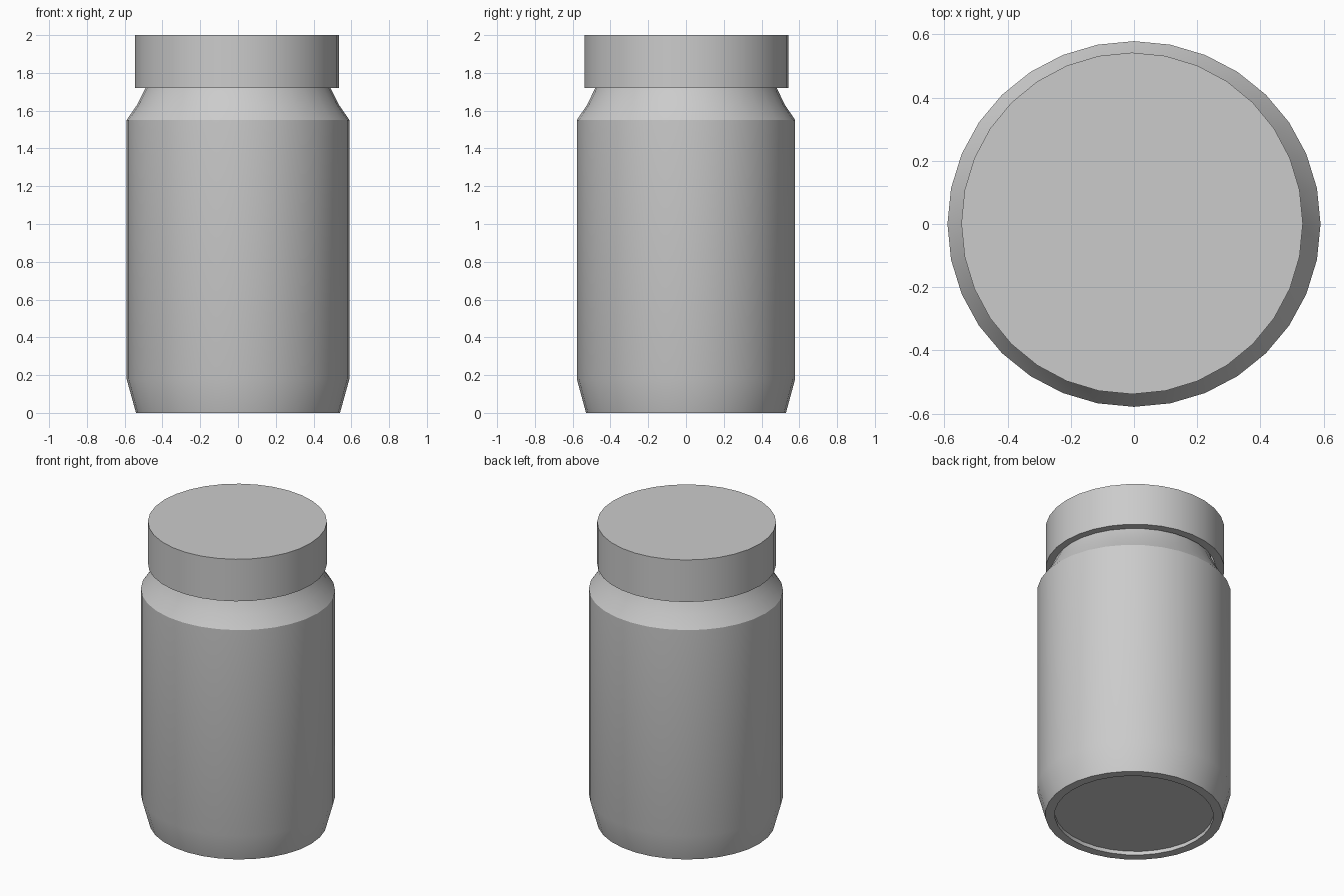
import bpy, bmesh, math

if "Cube" in bpy.data.objects:
    bpy.data.objects.remove(bpy.data.objects["Cube"], do_unlink=True)

SIDES = 32

grey = bpy.data.materials.new("plain grey")
grey.use_nodes = True
colour = (0.6, 0.6, 0.6, 1)
grey.diffuse_color = colour
grey.node_tree.nodes["Principled BSDF"].inputs["Base Color"].default_value = colour


def lathe(name, profile, stretch=1.0, centre=(0, 0)):
    """Turn a (radius, z) profile around z and cap both of its ends."""
    bm = bmesh.new()
    rings = []
    for r, z in profile:
        ring = []
        for i in range(SIDES):
            a = math.tau * i / SIDES
            ring.append(bm.verts.new((centre[0] + r * math.cos(a),
                                      centre[1] + r * stretch * math.sin(a), z)))
        rings.append(ring)
    for low, high in zip(rings, rings[1:]):
        for i in range(SIDES):
            j = (i + 1) % SIDES
            bm.faces.new((low[i], low[j], high[j], high[i]))
    bm.faces.new(rings[0][::-1])
    bm.faces.new(rings[-1])
    bmesh.ops.recalc_face_normals(bm, faces=bm.faces)
    mesh = bpy.data.meshes.new(name)
    bm.to_mesh(mesh)
    bm.free()
    mesh.materials.append(grey)
    obj = bpy.data.objects.new(name, mesh)
    bpy.context.collection.objects.link(obj)
    bpy.ops.object.select_all(action='DESELECT')
    obj.select_set(True)
    bpy.context.view_layer.objects.active = obj
    bpy.ops.object.shade_smooth_by_angle(angle=math.radians(25))
    return obj


# Jar: recessed base, tapered foot, straight wall, shoulder and hidden neck
lathe("jar_body", [(0.483, 0.025), (0.483, 0), (0.54, 0), (0.59, 0.18),
                   (0.59, 1.55), (0.535, 1.63), (0.49, 1.72),
                   (0.47, 1.78), (0.47, 1.93)], stretch=0.98)

# Lid: hollow cap sitting slightly off centre
lathe("lid", [(0.488, 1.95), (0.488, 1.72), (0.54, 1.72), (0.54, 2.0)],
      centre=(-0.006, 0.002))
